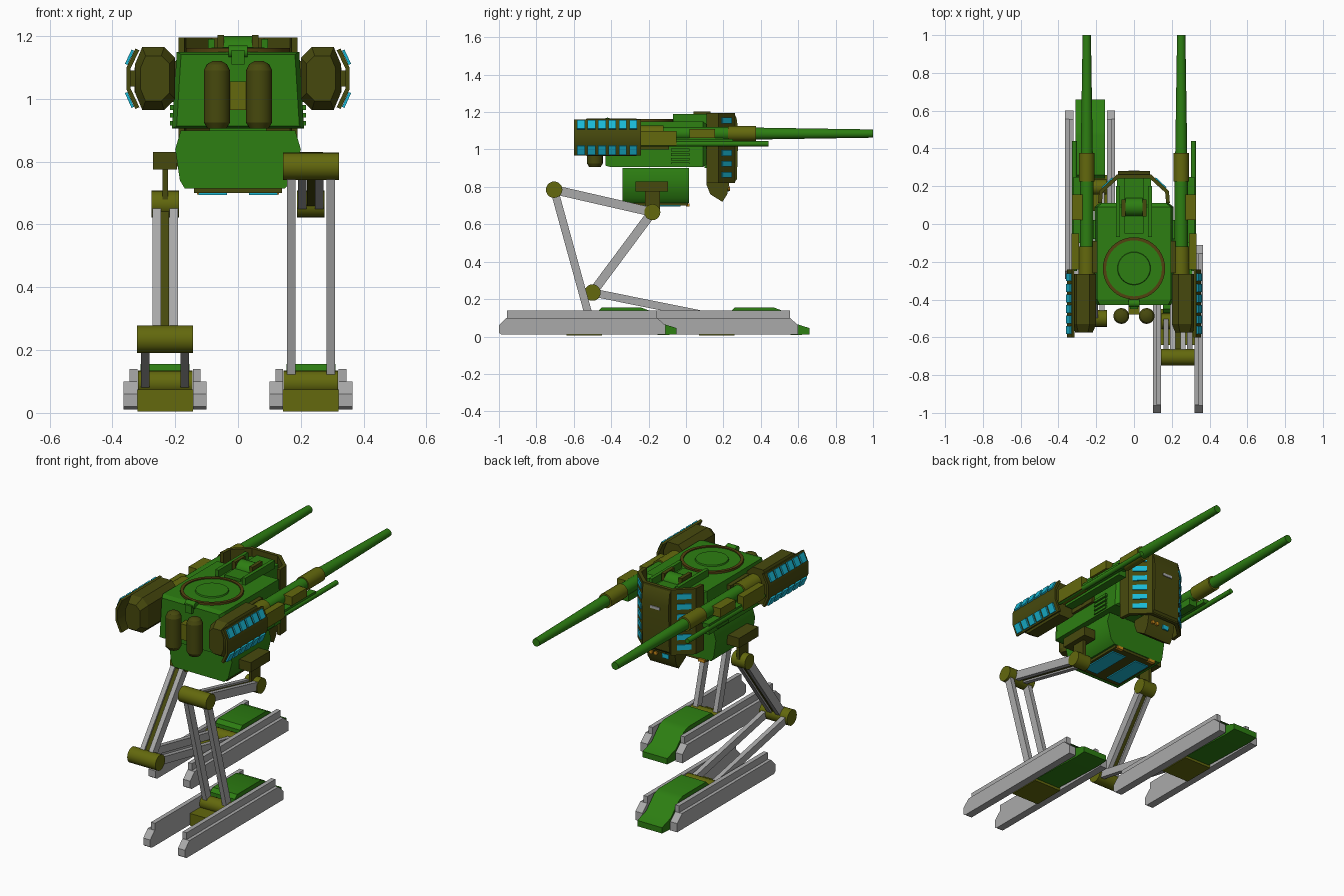
import bpy, bmesh, math
from mathutils import Vector, Matrix

if "Cube" in bpy.data.objects:
    bpy.data.objects.remove(bpy.data.objects["Cube"])


def material(name, rgb):
    m = bpy.data.materials.new(name)
    m.diffuse_color = (*rgb, 1)
    m.use_nodes = True
    m.node_tree.nodes["Principled BSDF"].inputs["Base Color"].default_value = m.diffuse_color
    return m


GREEN = material("green armour", (0.026, 0.21, 0.006))
OLIVE = material("olive metal", (0.125, 0.14, 0.004))
DARK = material("dark olive", (0.062, 0.066, 0.004))
BROWN = material("brown ring", (0.085, 0.055, 0.005))
GREY = material("grey metal", (0.40, 0.40, 0.40))
CYAN = material("cyan light", (0.01, 0.48, 0.66))
ORANGE = material("orange lamp", (0.6, 0.26, 0.01))


def finish(name, mat, bm):
    bmesh.ops.recalc_face_normals(bm, faces=bm.faces)
    me = bpy.data.meshes.new(name)
    bm.to_mesh(me)
    bm.free()
    me.materials.append(mat)
    for p in me.polygons:
        p.use_smooth = True
    me.set_sharp_from_angle(angle=math.radians(32))
    ob = bpy.data.objects.new(name, me)
    bpy.context.collection.objects.link(ob)
    return ob


def prism(name, mat, pts, axis, a, b, end_a=1.0, end_b=1.0):
    """Extrude a 2D profile along an axis; either end may be scaled."""
    bm = bmesh.new()
    n = len(pts)
    cu, cv = (sum(p[i] for p in pts) / n for i in (0, 1))
    rings = []
    for w, k in ((a, end_a), (b, end_b)):
        ring = []
        for u, v in pts:
            u, v = cu + (u - cu) * k, cv + (v - cv) * k
            co = {'x': (w, u, v), 'y': (u, w, v), 'z': (u, v, w)}[axis]
            ring.append(bm.verts.new(co))
        rings.append(ring)
    for ring in rings:
        bm.faces.new(ring)
    for i in range(n):
        j = (i + 1) % n
        bm.faces.new((rings[0][i], rings[0][j], rings[1][j], rings[1][i]))
    return finish(name, mat, bm)


def box(name, mat, x0, x1, y0, y1, z0, z1):
    return prism(name, mat, [(x0, y0), (x1, y0), (x1, y1), (x0, y1)], 'z', z0, z1)


def cyl(name, mat, p, q, r0, r1=None, seg=20):
    p, q = Vector(p), Vector(q)
    bm = bmesh.new()
    rot = (q - p).to_track_quat('Z', 'Y').to_matrix().to_4x4()
    bmesh.ops.create_cone(bm, cap_ends=True, segments=seg, radius1=r0,
                          radius2=r0 if r1 is None else r1, depth=(q - p).length,
                          matrix=Matrix.Translation((p + q) / 2) @ rot)
    return finish(name, mat, bm)


def bar(name, mat, x, w, p, q, t):
    """Flat link in the YZ plane from p to q, centred on x."""
    p, q = Vector(p), Vector(q)
    d = (q - p).normalized()
    n = Vector((-d.y, d.x)) * t / 2
    return prism(name, mat, [p - n, q - n, q + n, p + n], 'x', x - w / 2, x + w / 2)


def strip(name, mat, pts, t, axis, a, b):
    """Bent plate: open outline given thickness t towards the origin side."""
    inner = [(u - t * du, v - t * dv) for u, v, du, dv in pts]
    return prism(name, mat, [p[:2] for p in pts] + inner[::-1], axis, a, b)


# Hull: lower tub, upper box, belly plate and belly lights
prism("lower_hull", GREEN, [(-.17, .715), (.15, .715), (.175, .74), (.2, .84), (.182, .9),
                            (-.182, .9), (-.2, .84), (-.185, .74)], 'y', -.34, .015)
prism("upper_hull", GREEN, [(-.21, .905), (.21, .905), (.195, 1.15), (-.195, 1.15)], 'y', -.4, .09)
prism("hull_rear", GREEN, [(-.21, .905), (.21, .905), (.195, 1.15), (-.195, 1.15)], 'y', -.43, -.4, .93, 1)
prism("hull_front", GREEN, [(-.21, .905), (.21, .905), (.195, 1.15), (-.195, 1.15)], 'y', .09, .11, 1, .88)
box("belly_plate", DARK, -.14, .14, -.3, .01, .7, .716)
for s in (-1, 1):
    box("belly_light", CYAN, s * .08 - .045, s * .08 + .045, -.27, -.03, .694, .701)
    box("belly_lamp", ORANGE, s * .11 - .02, s * .11 + .02, 0, .02, .695, .712)
    for i in range(4):
        box("side_louvre", GREEN, s * .205 - .012, s * .205 + .012, -.08, .02, .915 + i * .025, .93 + i * .025)

# Roof hatch with ring, and rear hinge
bm = bmesh.new()
N = 40
loops = [[bm.verts.new((r * math.cos(2 * math.pi * i / N), -.235 + r * math.sin(2 * math.pi * i / N), z))
          for i in range(N)] for r, z in ((.165, 1.145), (.165, 1.162), (.148, 1.162), (.148, 1.145))]
for k in range(4):
    for i in range(N):
        j = (i + 1) % N
        bm.faces.new((loops[k][i], loops[k][j], loops[(k + 1) % 4][j], loops[(k + 1) % 4][i]))
finish("hatch_ring", BROWN, bm)
cyl("hatch_lid", GREEN, (0, -.235, 1.145), (0, -.235, 1.156), .148, seg=40)
cyl("hatch_boss", GREEN, (0, -.235, 1.15), (0, -.235, 1.163), .09, .085, 32)
box("hinge_plate", GREEN, -.02, .02, -.45, -.38, 1.11, 1.155)
cyl("hinge_pin", GREEN, (-.03, -.42, 1.15), (.03, -.42, 1.15), .02)

# Roof spine leading to the front shield
box("neck", GREEN, -.09, .09, .1, .25, .9, 1.15)
cyl("roof_drum", GREEN, (-.045, .09, 1.15), (.045, .09, 1.15), .05)
box("spine_pad", GREEN, -.05, .05, -.05, .25, 1.145, 1.165)
for s in (-1, 1):
    box("spine_rail", GREEN, s * .085 - .01, s * .085 + .01, -.07, .2, 1.145, 1.19)
    box("drum_cheek", DARK, s * .055 - .01, s * .055 + .01, .04, .13, 1.14, 1.203)

# Curved front shield, nose box and louvre lights
U = [(-.19, .11, -1, 0), (-.185, .175, -1, .4), (-.09, .262, -.4, 1),
     (.09, .262, .4, 1), (.185, .175, 1, .4), (.19, .11, 1, 0)]
strip("front_shield", DARK, U, .02, 'z', .82, 1.195)
prism("shield_face", DARK, [(.255, .82), (.272, .84), (.28, 1.1), (.27, 1.17), (.255, 1.195)], 'x', -.085, .085)
box("shield_badge_plate", GREY, -.03, .03, .279, .284, 1.07, 1.085)
prism("nose_box", DARK, [(.11, .84), (.235, .84), (.22, .76), (.195, .72), (.13, .76), (.11, .81)], 'x', -.09, .09)
box("nose_lens", CYAN, -.05, -.01, .22, .231, .775, .8)
for x in (.03, .06):
    cyl("nose_lamp", ORANGE, (x, .215, .79), (x, .235, .79), .011, seg=10)
for s in (-1, 1):
    a, b = Vector((s * .168, .19)), Vector((s * .112, .242))
    n = Vector((s * .68, .74)) * .006
    for i in range(6):
        z = .85 + i * .058
        prism("shield_light", CYAN, [a - n, b - n, b + n, a + n], 'z', z, z + .03)

# Rear tanks and their bracket
box("tank_bracket", OLIVE, -.03, .03, -.48, -.42, .965, 1.055)
for s in (-1, 1):
    x, y = s * .067, -.487
    cyl("tank", DARK, (x, y, .925), (x, y, 1.09), .042)
    cyl("tank_base", DARK, (x, y, .905), (x, y, .925), .03, .042)
    cyl("tank_shoulder", DARK, (x, y, 1.09), (x, y, 1.11), .042, .032)
    cyl("tank_cap", DARK, (x, y, 1.11), (x, y, 1.12), .032, .015)

# Guns and side pods
for s in (-1, 1):
    x, z = s * .25, 1.085
    cyl("gun_barrel", GREEN, (x, .36, z), (x, 1, z), .032, .022)
    cyl("gun_collar", OLIVE, (x, .225, z), (x, .375, z), .041)
    cyl("gun_sleeve", GREEN, (x, -.13, z), (x, .23, z), .035)
    cyl("gun_breech", OLIVE, (x, -.28, z), (x, -.12, z), .044)
    box("gun_cradle", GREEN, x - .025, x + .025, -.25, .2, 1.02, 1.06)
    cyl("trunnion", DARK, (s * .18, -.17, 1.06), (s * .25, -.17, 1.06), .04)
    box("trunnion_plate", DARK, s * .205 - .015, s * .205 + .015, -.26, -.09, 1.0, 1.12)
    cyl("small_barrel", GREEN, (s * .315, -.25, 1.03), (s * .315, .44, 1.03), .014, seg=12)
    box("small_barrel_guide", GREEN, s * .3 - .02, s * .3 + .02, -.1, .25, 1.03, 1.055)
    box("small_barrel_clamp", OLIVE, s * .3 - .027, s * .3 + .027, .02, .155, 1.06, 1.11)
    box("small_barrel_breech", OLIVE, s * .31 - .02, s * .31 + .02, -.24, -.05, 1.02, 1.1)
    pod = [(s * u, v) for u, v in ((.2, 1.0), (.235, .965), (.305, .965), (.328, 1.02),
                                   (.328, 1.11), (.305, 1.165), (.235, 1.165), (.2, 1.13))]
    prism("pod", DARK, pod, 'y', -.53, -.265)
    prism("pod_rear", DARK, pod, 'y', -.575, -.53, .72, 1)
    box("pod_pin", DARK, s * .335 - .015, s * .335 + .015, -.5, -.34, 1.04, 1.09)
    shell = [(s * .327, 1.16, s, .4), (s * .355, 1.1, s, .2),
             (s * .355, 1.03, s, -.2), (s * .327, .968, s, -.4)]
    strip("pod_shell", DARK, shell, .013, 'y', -.6, -.24)
    for z0, z1 in ((1.153, 1.108), (.975, 1.022)):
        n = Vector((s * .9, math.copysign(.42, z0 - z1))) * .009
        a, b = Vector((s * .331, z0)), Vector((s * .352, z1))
        for i in range(6):
            y = -.583 + i * .056
            prism("pod_light", CYAN, [a, b, b + n, a + n], 'y', y, y + .042)

# Legs and feet: (side, knee, foot offset along y)
HIP = (-.18, .665)
for s, knee, off in ((1, (-.705, .785), 0), (-1, (-.5, .235), .71)):
    c = s * .232
    ankle = (-.515 + off, .095)
    box("hip_bracket", DARK, c - .038, c + .038, -.27, -.095, .775, .83)
    box("hip_arm", DARK, min(s * .17, c), max(s * .17, c), -.23, -.13, .785, .82)
    box("hip_stem", DARK, c - .009, c + .009, -.22, -.14, .68, .78)
    cyl("hip_joint", OLIVE, (c - .044, *HIP), (c + .044, *HIP), .043)
    cyl("knee_joint", OLIVE, (c - .089, *knee), (c + .089, *knee), .044)
    cyl("ankle_joint", OLIVE, (c - .087, *ankle), (c + .087, *ankle), .04)
    bar("thigh_core", DARK, c, .026, HIP, knee, .03)
    for d in (-1, 1):
        bar("thigh_link", GREY, c + d * .027, .027, HIP, knee, .048)
        bar("shin_link", GREY, c + d * .063, .027, knee, ankle, .042)
        # Stepped side rails of the foot
        rail = [(-1, .02), (-.985, .01), (-.11, .01), (-.11, .06), (-.155, .1), (-.96, .1), (-1, .06)]
        xs = sorted((c + d * .088, c + d * .132))
        prism("foot_rail", GREY, [(y + off, z) for y, z in rail], 'x', *xs)
        xs = sorted((c + d * .088, c + d * .113))
        box("foot_upper_rail", GREY, *xs, -.957 + off, -.155 + off, .095, .139)
    # Foot sole and sloped toe
    box("foot_sole", OLIVE, c - .088, c + .088, -.64 + off, -.45 + off, .005, .075)
    toe = [(-.47, .02), (-.47, .135), (-.45, .155), (-.24, .155), (-.2, .14),
           (-.13, .07), (-.05, .045), (-.05, .012), (-.11, .008)]
    prism("toe_plate", GREEN, [(y + off, z) for y, z in toe], 'x', c - .078, c + .078)
